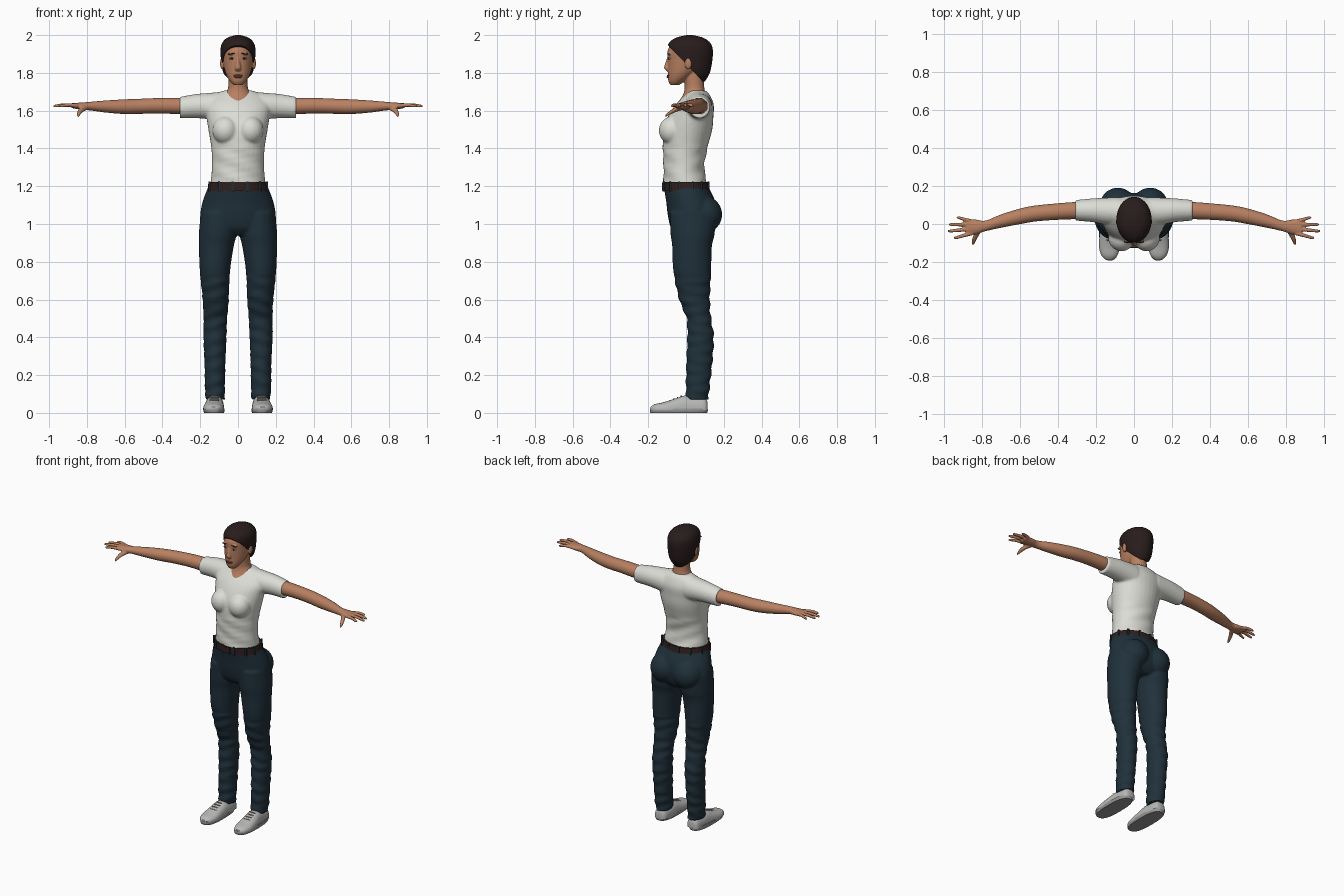
import bpy, bmesh
from math import sin, cos, pi, copysign
from mathutils import Matrix, Vector

if "Cube" in bpy.data.objects:
    bpy.data.objects.remove(bpy.data.objects["Cube"])


def material(name, rgb):
    m = bpy.data.materials.new(name)
    m.use_nodes = True
    m.diffuse_color = (*rgb, 1)
    bsdf = m.node_tree.nodes["Principled BSDF"]
    bsdf.inputs["Base Color"].default_value = (*rgb, 1)
    bsdf.inputs["Roughness"].default_value = 0.7
    return m


SKIN = material("warm skin", (0.48, 0.215, 0.12))
HAIR = material("dark brown hair", (0.022, 0.012, 0.012))
SHIRT = material("off white cotton", (0.72, 0.72, 0.67))
DENIM = material("dark blue denim", (0.014, 0.03, 0.043))
LEATHER = material("dark leather", (0.03, 0.014, 0.013))
SHOE = material("light grey canvas", (0.48, 0.48, 0.47))
SOLE = material("grey rubber", (0.3, 0.3, 0.3))
LIPS = material("muted red lips", (0.27, 0.09, 0.06))
EYE = material("eye white", (0.6, 0.55, 0.5))


def spline(rings, steps):
    """Smooth in-between rings through the given ones."""
    out = []
    for i in range(len(rings) - 1):
        p0, p1 = Vector(rings[max(i - 1, 0)]), Vector(rings[i])
        p2, p3 = Vector(rings[i + 1]), Vector(rings[min(i + 2, len(rings) - 1)])
        for s in range(steps):
            t = s / steps
            out.append(p1 + (p2 - p0) * t / 2 + (p0 * 2 - p1 * 5 + p2 * 4 - p3) * t * t / 2
                       + (p1 * 3 - p0 - p2 * 3 + p3) * t ** 3 / 2)
    return out + [Vector(rings[-1])]


def loft(bm, axis, rings, both=False, power=1.0, steps=4, n=32):
    """Skin elliptical rings (position, centre a, centre b, radius a, radius b) along an axis."""
    def shape(c):
        return copysign(abs(c) ** power, c)
    for side in (1, -1) if both else (1,):
        rows = []
        for t, a, b, ra, rb in spline(rings, steps):
            row = []
            for k in range(n):
                u = a + ra * shape(cos(2 * pi * k / n))
                v = b + rb * shape(sin(2 * pi * k / n))
                x, y, z = {"X": (t, u, v), "Y": (u, t, v), "Z": (u, v, t)}[axis]
                row.append(bm.verts.new((x * side, y, z)))
            rows.append(row)
        for r, q in zip(rows, rows[1:]):
            for k in range(n):
                bm.faces.new((r[k], r[(k + 1) % n], q[(k + 1) % n], q[k]))
        bm.faces.new(rows[0])
        bm.faces.new(rows[-1])


def ball(bm, centre, radii, both=False, tilt=0.0):
    for side in (1, -1) if both else (1,):
        x, y, z = centre
        m = Matrix.Translation((x * side, y, z)) @ Matrix.Rotation(tilt * side, 4, "Y")
        bmesh.ops.create_uvsphere(bm, u_segments=20, v_segments=12, radius=1,
                                  matrix=m @ Matrix.Diagonal((*radii, 1)))


def finish(name, bm, mat, voxel=0.0, smooth=4):
    bmesh.ops.recalc_face_normals(bm, faces=bm.faces)
    me = bpy.data.meshes.new(name)
    bm.to_mesh(me)
    bm.free()
    ob = bpy.data.objects.new(name, me)
    bpy.context.collection.objects.link(ob)
    me.materials.append(mat)
    if voxel:
        r = ob.modifiers.new("blend", "REMESH")
        r.mode, r.voxel_size, r.use_smooth_shade = "VOXEL", voxel, True
        s = ob.modifiers.new("soften", "SMOOTH")
        s.factor, s.iterations = 0.5, smooth
    else:
        bpy.ops.object.select_all(action="DESELECT")
        ob.select_set(True)
        bpy.context.view_layer.objects.active = ob
        bpy.ops.object.shade_smooth_by_angle(angle=0.8)
    return ob


# Head with neck, nose and ears
bm = bmesh.new()
loft(bm, "Z", [(1.735, 0, -.06, .022, .022), (1.755, 0, -.05, .042, .043), (1.785, 0, -.03, .06, .066),
               (1.82, 0, -.01, .072, .086), (1.87, 0, .005, .08, .102), (1.92, 0, .015, .084, .112),
               (1.96, 0, .02, .07, .09), (1.985, 0, .02, .04, .05)])
loft(bm, "Z", [(1.64, 0, .02, .07, .065), (1.68, 0, .042, .072, .06), (1.72, 0, .045, .053, .052),
               (1.78, 0, .04, .05, .052), (1.83, 0, .035, .05, .05)])
loft(bm, "Z", [(1.885, 0, -.09, .008, .009), (1.85, 0, -.099, .011, .011),
               (1.825, 0, -.1, .017, .016), (1.81, 0, -.092, .014, .01)])
ball(bm, (.084, .012, 1.85), (.011, .019, .032), True)
ball(bm, (.03, -.088, 1.901), (.026, .009, .007), True)
finish("head", bm, SKIN, .004, 3)

# Cropped hair, trimmed along a slanted hairline
bm = bmesh.new()
loft(bm, "Z", [(1.755, 0, .05, .045, .05), (1.8, 0, .036, .078, .09), (1.87, 0, .026, .09, .114),
               (1.93, 0, .021, .092, .12), (1.965, 0, .019, .08, .104), (1.988, 0, .019, .052, .067),
               (2.0, 0, .019, .012, .016)], n=48)
bmesh.ops.bisect_plane(bm, geom=bm.verts[:] + bm.edges[:] + bm.faces[:], plane_co=(0, -.1, 1.95),
                       plane_no=(0, -1, -.97), clear_outer=True)
bmesh.ops.holes_fill(bm, edges=[e for e in bm.edges if e.is_boundary])
finish("hair", bm, HAIR)

# Facial features
bm = bmesh.new()
ball(bm, (.033, -.088, 1.876), (.014, .006, .006), True)
finish("eyes", bm, EYE)
bm = bmesh.new()
ball(bm, (.033, -.092, 1.876), (.006, .004, .006), True)
ball(bm, (.034, -.0945, 1.901), (.019, .005, .003), True, .1)
finish("irises_and_brows", bm, HAIR)
bm = bmesh.new()
ball(bm, (0, -.094, 1.786), (.025, .008, .005))
ball(bm, (0, -.094, 1.778), (.021, .009, .006))
finish("lips", bm, LIPS)

# Arms, hands and fingers
bm = bmesh.new()
loft(bm, "X", [(.22, .072, 1.622, .045, .043), (.32, .07, 1.625, .045, .043), (.42, .064, 1.626, .043, .041),
               (.52, .055, 1.623, .042, .04), (.6, .04, 1.621, .041, .039), (.7, .015, 1.622, .035, .032),
               (.78, -.01, 1.624, .028, .023), (.83, -.015, 1.624, .038, .019),
               (.88, -.018, 1.627, .041, .013)], True)
for y0, tip, y1 in ((-.05, .945, -.072), (-.026, .976, -.037), (-.003, .97, -.003), (.014, .93, .033)):
    loft(bm, "X", [(.85, y0, 1.626, .01, .01), ((.85 + tip) / 2, (y0 + y1) / 2, 1.63, .01, .01),
                   (tip - .01, y1, 1.625, .008, .008), (tip + .002, y1, 1.623, .005, .005)], True, n=16)
loft(bm, "Y", [(-.02, .805, 1.618, .017, .015), (-.06, .83, 1.603, .015, .013),
               (-.09, .842, 1.586, .011, .01), (-.108, .846, 1.573, .007, .007)], True, n=16)
finish("arms", bm, SKIN, .0045, 3)

# Fitted short-sleeved shirt
bm = bmesh.new()
loft(bm, "Z", [(1.205, 0, -.003, .147, .117), (1.3, 0, -.011, .138, .108), (1.4, 0, -.005, .141, .118),
               (1.5, 0, .01, .157, .129), (1.57, 0, .025, .168, .12), (1.63, 0, .045, .175, .102),
               (1.68, 0, .06, .135, .068), (1.706, 0, .062, .08, .045)])
loft(bm, "X", [(.08, .066, 1.62, .075, .08), (.15, .068, 1.624, .07, .07), (.22, .072, 1.624, .062, .064),
               (.308, .072, 1.616, .054, .057)], True)
ball(bm, (.066, -.072, 1.495), (.07, .072, .075), True)
for v in bm.verts:  # loose cloth folds around the waist
    if v.co.z < 1.42:
        v.co.y += .003 * sin(70 * v.co.z + 30 * v.co.x)
finish("shirt", bm, SHIRT, .007, 5)

# Trousers
bm = bmesh.new()
loft(bm, "Z", [(1.205, 0, -.003, .155, .117), (1.12, 0, .025, .187, .13), (1.05, 0, .033, .2, .13),
               (.98, 0, .035, .195, .115), (.94, 0, .035, .14, .08)])
loft(bm, "Z", [(1.06, .1, .035, .097, .12), (.95, .107, .035, .1, .117), (.88, .115, .032, .092, .105),
               (.75, .122, .033, .08, .1), (.6, .118, .045, .069, .081), (.5, .12, .068, .063, .065),
               (.4, .122, .077, .061, .07), (.25, .122, .07, .055, .068), (.12, .122, .061, .053, .062),
               (.07, .12, .06, .05, .06)], True, steps=8)
ball(bm, (.085, .092, 1.05), (.097, .1, .1), True)
for v in bm.verts:  # creases from knee to hem
    if v.co.z < .72:
        v.co.y += .004 * sin(85 * v.co.z + 25 * abs(v.co.x))
        v.co.x += .002 * sin(120 * v.co.z)
finish("trousers", bm, DENIM, .007, 4)

# Belt with buckle and loops
bm = bmesh.new()
loft(bm, "Z", [(1.176, 0, .002, .162, .124), (1.222, 0, -.002, .156, .121)], steps=1, n=64)
bmesh.ops.create_cube(bm, size=1, matrix=Matrix.Translation((0, -.122, 1.198)) @ Matrix.Diagonal((.05, .01, .04, 1)))
finish("belt", bm, LEATHER)
bm = bmesh.new()
for angle in (.3, .75, 1.25, 1.75, 2.25, 2.8):
    for s in (1, -1):
        place = Matrix.Translation((.16 * cos(angle), s * .123 * sin(angle), 1.199))
        bmesh.ops.create_cube(bm, size=1, matrix=place @ Matrix.Diagonal((.012, .008, .052, 1)))
finish("belt_loops", bm, DENIM)

# Low shoes: rubber soles, canvas uppers and laces
bm = bmesh.new()
loft(bm, "Z", [(0, .127, -.038, .052, .15), (.012, .127, -.038, .056, .154), (.024, .127, -.038, .054, .152)],
     True, power=.75, steps=2, n=48)
finish("soles", bm, SOLE)
bm = bmesh.new()
loft(bm, "Y", [(.114, .122, .02, .026, .035), (.1, .122, .02, .041, .058), (.05, .122, .02, .047, .066),
               (-.005, .124, .02, .05, .072), (-.06, .127, .02, .054, .055), (-.12, .129, .02, .055, .036),
               (-.165, .129, .02, .042, .026), (-.187, .129, .02, .02, .012)], True, power=.85)
bmesh.ops.bisect_plane(bm, geom=bm.verts[:] + bm.edges[:] + bm.faces[:], plane_co=(0, 0, .015),
                       plane_no=(0, 0, -1), clear_outer=True)
finish("shoe_uppers", bm, SHOE)
bm = bmesh.new()
for i in range(4):
    ball(bm, (.126, -.025 - .02 * i, .089 - .008 * i), (.025, .004, .004), True)
finish("laces", bm, SOLE)
